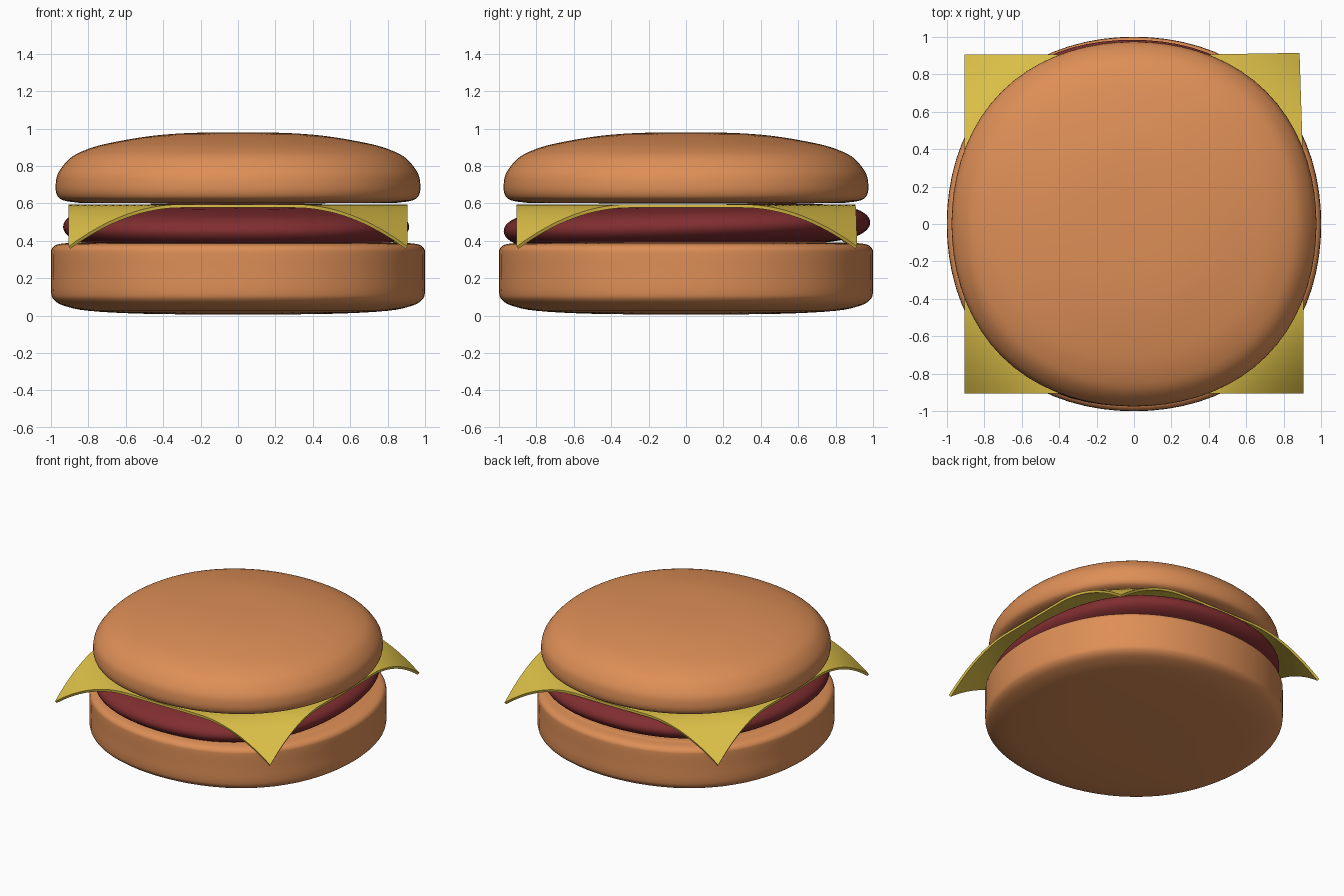
import bpy, bmesh, math
from mathutils import Vector, Matrix

cube = bpy.data.objects.get("Cube")
if cube:
    bpy.data.objects.remove(cube, do_unlink=True)


def material(name, rgb):
    m = bpy.data.materials.new(name)
    m.use_nodes = True
    m.diffuse_color = (*rgb, 1)
    bsdf = next(n for n in m.node_tree.nodes if n.type == 'BSDF_PRINCIPLED')
    bsdf.inputs["Base Color"].default_value = (*rgb, 1)
    return m


def add_object(bm, name, mat):
    bmesh.ops.recalc_face_normals(bm, faces=bm.faces[:])
    mesh = bpy.data.meshes.new(name)
    bm.to_mesh(mesh)
    bm.free()
    mesh.materials.append(mat)
    obj = bpy.data.objects.new(name, mesh)
    bpy.context.collection.objects.link(obj)
    bpy.ops.object.select_all(action='DESELECT')
    obj.select_set(True)
    bpy.context.view_layer.objects.active = obj
    return obj


def smooth_profile(points, steps=4):
    """Run a rounded curve through the profile points."""
    p = [Vector(q) for q in points]
    p = [p[0]] + p + [p[-1]]
    out = []
    for a, b, c, d in zip(p, p[1:], p[2:], p[3:]):
        for i in range(steps):
            t = i / steps
            out.append(0.5 * (2 * b + (c - a) * t + (2 * a - 5 * b + 4 * c - d) * t**2
                              + (3 * b - a - 3 * c + d) * t**3))
    return out + [p[-1]]


def lathe(name, points, mat, squareness, segments=72):
    """Turn a profile into a round part that is a little fuller on its diagonals."""
    bm = bmesh.new()
    verts = [bm.verts.new((max(q.x, 0), 0, q.y)) for q in smooth_profile(points)]
    edges = [bm.edges.new(pair) for pair in zip(verts, verts[1:])]
    bmesh.ops.spin(bm, geom=verts + edges, axis=(0, 0, 1), cent=(0, 0, 0),
                   angle=math.tau, steps=segments)
    bmesh.ops.remove_doubles(bm, verts=bm.verts[:], dist=0.0005)
    for v in bm.verts:
        bulge = 1 + squareness * math.sin(2 * math.atan2(v.co.y, v.co.x))**2
        v.co.x *= bulge
        v.co.y *= bulge
    obj = add_object(bm, name, mat)
    bpy.ops.object.shade_smooth()
    return obj


bread = material("toasted bread", (0.73, 0.275, 0.095))
meat = material("red brown meat", (0.22, 0.027, 0.03))
yellow = material("yellow cheese", (0.73, 0.535, 0.065))

# Buns
lathe("bottom_bun", [(0, 0.005), (0.5, 0.01), (0.8, 0.026), (0.93, 0.053), (0.985, 0.085),
                     (1, 0.13), (1, 0.23), (1, 0.33), (0.994, 0.36), (0.97, 0.379),
                     (0.91, 0.388), (0.8, 0.39), (0, 0.39)], bread, 0.026)
lathe("top_bun", [(0, 0.6), (0.75, 0.602), (0.88, 0.607), (0.945, 0.621), (0.97, 0.65),
                  (0.975, 0.7), (0.96, 0.765), (0.9, 0.84), (0.82, 0.884), (0.7, 0.92),
                  (0.47, 0.96), (0.25, 0.977), (0, 0.98)], bread, 0.026)

# Patty: slightly oval, tilted up towards the back
half = [(0, 0.115), (0.5, 0.114), (0.75, 0.102), (0.9, 0.08), (0.975, 0.045)]
patty = lathe("patty", half + [(1, 0)] + [(r, -z) for r, z in reversed(half)], meat, 0.045)
patty.data.transform(Matrix.Translation((-0.01, 0.005, 0.475))
                     @ Matrix.Rotation(0.025, 4, 'X')
                     @ Matrix.Diagonal((0.925, 0.98, 1, 1)))

# Cheese slice: square sheet whose corners droop along the diagonals
SIDE, DROP = 0.905, 0.225
bm = bmesh.new()
bmesh.ops.create_grid(bm, x_segments=48, y_segments=48, size=SIDE)
for v in bm.verts:
    x, y = v.co.x, v.co.y
    bend = max(0, (abs(x) + abs(y) - SIDE - 0.3) / (SIDE - 0.3))
    v.co.z = 0.595 - DROP * bend**2
    if x > 0 and y > 0:  # one corner is pulled a little out of square
        v.co += Vector((-0.02, 0.01, 0)) * bend
cheese = add_object(bm, "cheese_slice", yellow)
solid = cheese.modifiers.new("thickness", 'SOLIDIFY')
solid.thickness = 0.018
solid.offset = -1
bpy.ops.object.modifier_apply(modifier=solid.name)
bpy.ops.object.shade_smooth_by_angle(angle=math.radians(40))
